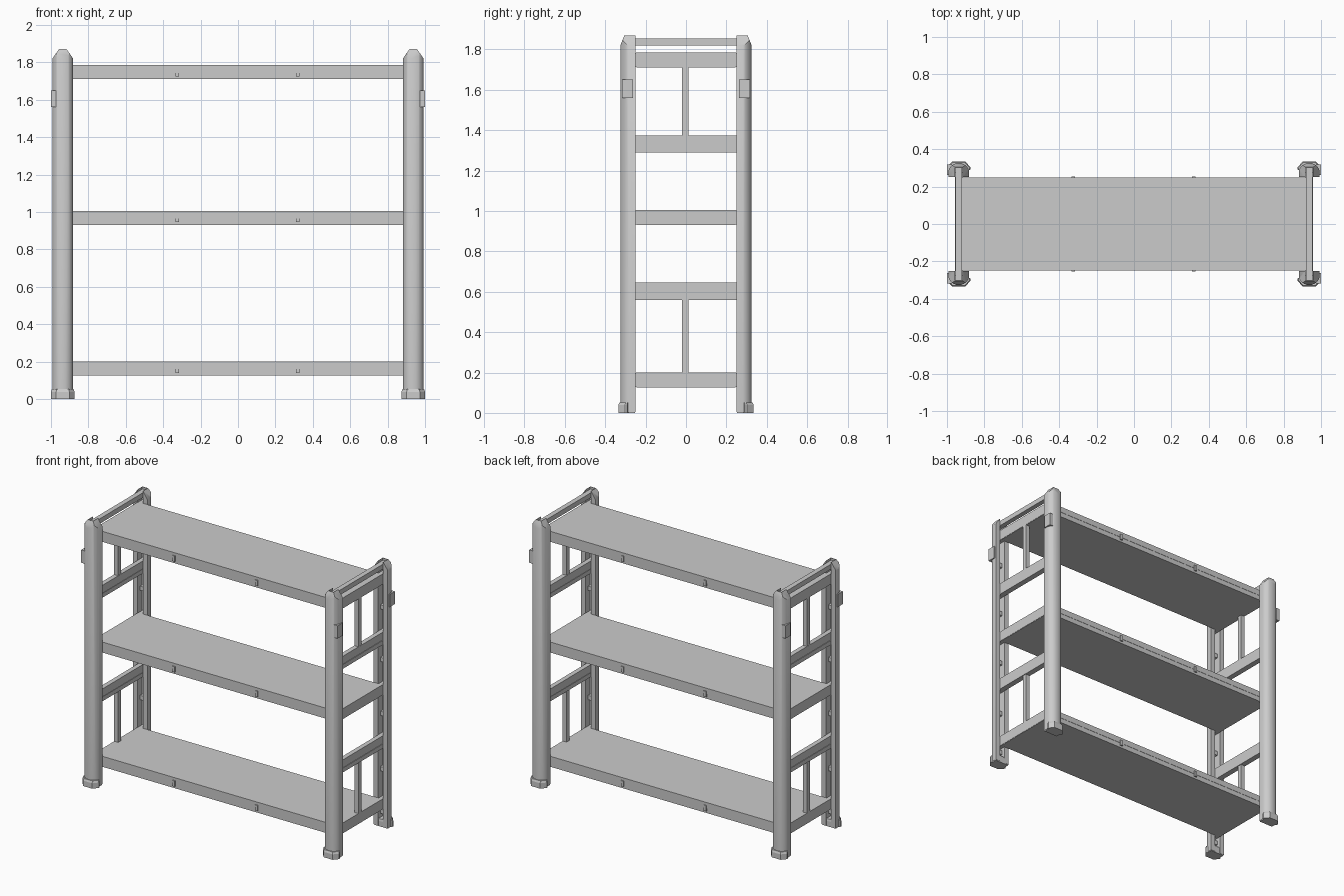
import bpy, bmesh, math
from mathutils import Vector

old = bpy.data.objects.get("Cube")
if old:
    bpy.data.objects.remove(old)

GREY = (0.6, 0.6, 0.6, 1)
mat = bpy.data.materials.new("plain grey")
mat.use_nodes = True
mat.diffuse_color = GREY
mat.node_tree.nodes["Principled BSDF"].inputs["Base Color"].default_value = GREY


def finish(bm, name, smooth=False):
    bmesh.ops.recalc_face_normals(bm, faces=bm.faces)
    mesh = bpy.data.meshes.new(name)
    bm.to_mesh(mesh)
    bm.free()
    mesh.materials.append(mat)
    ob = bpy.data.objects.new(name, mesh)
    bpy.context.collection.objects.link(ob)
    if smooth:
        bpy.ops.object.select_all(action='DESELECT')
        ob.select_set(True)
        bpy.context.view_layer.objects.active = ob
        bpy.ops.object.shade_smooth_by_angle(angle=math.radians(35))
    return ob


def add_box(bm, x, y, z):
    geo = bmesh.ops.create_cube(bm, size=1)
    for v in geo["verts"]:
        v.co = Vector([(a + b) / 2 + c * (b - a) for (a, b), c in zip((x, y, z), v.co)])


def box(name, x, y, z):
    bm = bmesh.new()
    add_box(bm, x, y, z)
    return finish(bm, name)


def prism(bm, outline, z0, z1):
    face = bm.faces.new([bm.verts.new((x, y, z0)) for x, y in outline])
    ext = bmesh.ops.extrude_face_region(bm, geom=[face])
    top = [g for g in ext["geom"] if isinstance(g, bmesh.types.BMVert)]
    bmesh.ops.translate(bm, verts=top, vec=(0, 0, z1 - z0))
    return top


def slice_off(bm, point, normal):
    cut = bmesh.ops.bisect_plane(bm, geom=bm.verts[:] + bm.edges[:] + bm.faces[:],
                                 plane_co=point, plane_no=normal, clear_outer=True)
    edges = [e for e in cut["geom_cut"] if isinstance(e, bmesh.types.BMEdge)]
    bmesh.ops.holes_fill(bm, edges=edges, sides=0)


CX = 0.937          # post centre line
SLOT = 0.02         # half width of the inner channel

# rounded post outline with a channel that opens inward
half = [(0.055, 0.25), (0.055, 0.283), (0.051, 0.296), (0.042, 0.309), (0.029, 0.319), (0.014, 0.325)]
outline = [(CX + x, y) for x, y in half] + [(CX - x, y) for x, y in reversed(half)]
outline += [(CX - SLOT, 0.25), (CX - SLOT, 0.30), (CX + SLOT, 0.30), (CX + SLOT, 0.25)]

# foot outline, slightly wider than the post
foot_half = [(0.053, 0.252), (0.053, 0.286), (0.063, 0.292), (0.063, 0.302), (0.035, 0.335)]
foot = [(CX + x, y) for x, y in foot_half] + [(CX - x, y) for x, y in reversed(foot_half)]

for sx, side in ((1, "left"), (-1, "right")):
    for sy, end in ((1, "back"), (-1, "front")):
        def place(bm):
            for v in bm.verts:
                v.co.x *= sx
                v.co.y *= sy

        # post with chamfered top
        bm = bmesh.new()
        prism(bm, outline, 0.005, 1.87)
        for s in (1, -1):
            slice_off(bm, (CX + s * 0.055, 0.3, 1.82), (s * 0.05, 0, 0.034))
        slice_off(bm, (CX, 0.325, 1.82), (0, 0.05, 0.02))
        place(bm)
        finish(bm, f"{end}_{side}_post", True)

        # foot
        bm = bmesh.new()
        prism(bm, foot, 0, 0.038)
        top = prism(bm, foot, 0.038, 0.052)
        for v in top:
            v.co.x = CX + (v.co.x - CX) * 0.92
            v.co.y = 0.28 + (v.co.y - 0.28) * 0.9
        bmesh.ops.remove_doubles(bm, verts=bm.verts, dist=0.0001)
        place(bm)
        finish(bm, f"{end}_{side}_foot")

        # clip plate on the outer side
        bm = bmesh.new()
        add_box(bm, (0.972, 1.0), (0.262, 0.318), (1.56, 1.65))
        place(bm)
        finish(bm, f"{end}_{side}_clip")

        # small blocks inside the channel
        bm = bmesh.new()
        for z in (0.08, 0.38, 0.77, 1.15, 1.52):
            add_box(bm, (CX - SLOT, CX + SLOT), (0.275, 0.30), (z, z + 0.03))
        place(bm)
        finish(bm, f"{end}_{side}_channel_blocks")

    # end frame: handle bar, stepped rails and upright rods
    def end_box(name, x, y, z):
        return box(f"{side}_{name}", sorted((sx * x[0], sx * x[1])), y, z)

    end_box("top_bar", (0.92, 0.955), (-0.30, 0.30), (1.82, 1.855))
    for label, z in (("lower", 0.56), ("upper", 1.29)):
        end_box(label + "_rail_base", (0.917, 0.957), (-0.30, 0.30), (z, z + 0.03))
        end_box(label + "_rail", (0.92, 0.953), (-0.30, 0.30), (z + 0.03, z + 0.085))
    for label, z in (("lower", (0.19, 0.57)), ("upper", (1.37, 1.72))):
        end_box(label + "_rod", (0.922, 0.952), (-0.019, 0.013), z)

# shelves with a fine front step and small locating tabs
for label, z in (("bottom", 0.125), ("middle", 0.93), ("top", 1.71)):
    box(label + "_shelf_rim", (-0.95, 0.95), (-0.246, 0.246), (z, z + 0.034))
    box(label + "_shelf", (-0.952, 0.952), (-0.248, 0.248), (z + 0.034, z + 0.075))
    bm = bmesh.new()
    for x in (-0.325, 0.32):
        for s in (1, -1):
            add_box(bm, (x - 0.01, x + 0.01), sorted((s * 0.24, s * 0.255)), (z + 0.015, z + 0.055))
    finish(bm, label + "_shelf_tabs")
    # tenons that join the shelf to the posts
    bm = bmesh.new()
    for s in (1, -1):
        add_box(bm, sorted((s * 0.92, s * 0.952)), (-0.30, 0.30), (z + 0.002, z + 0.073))
    finish(bm, label + "_shelf_tenons")
